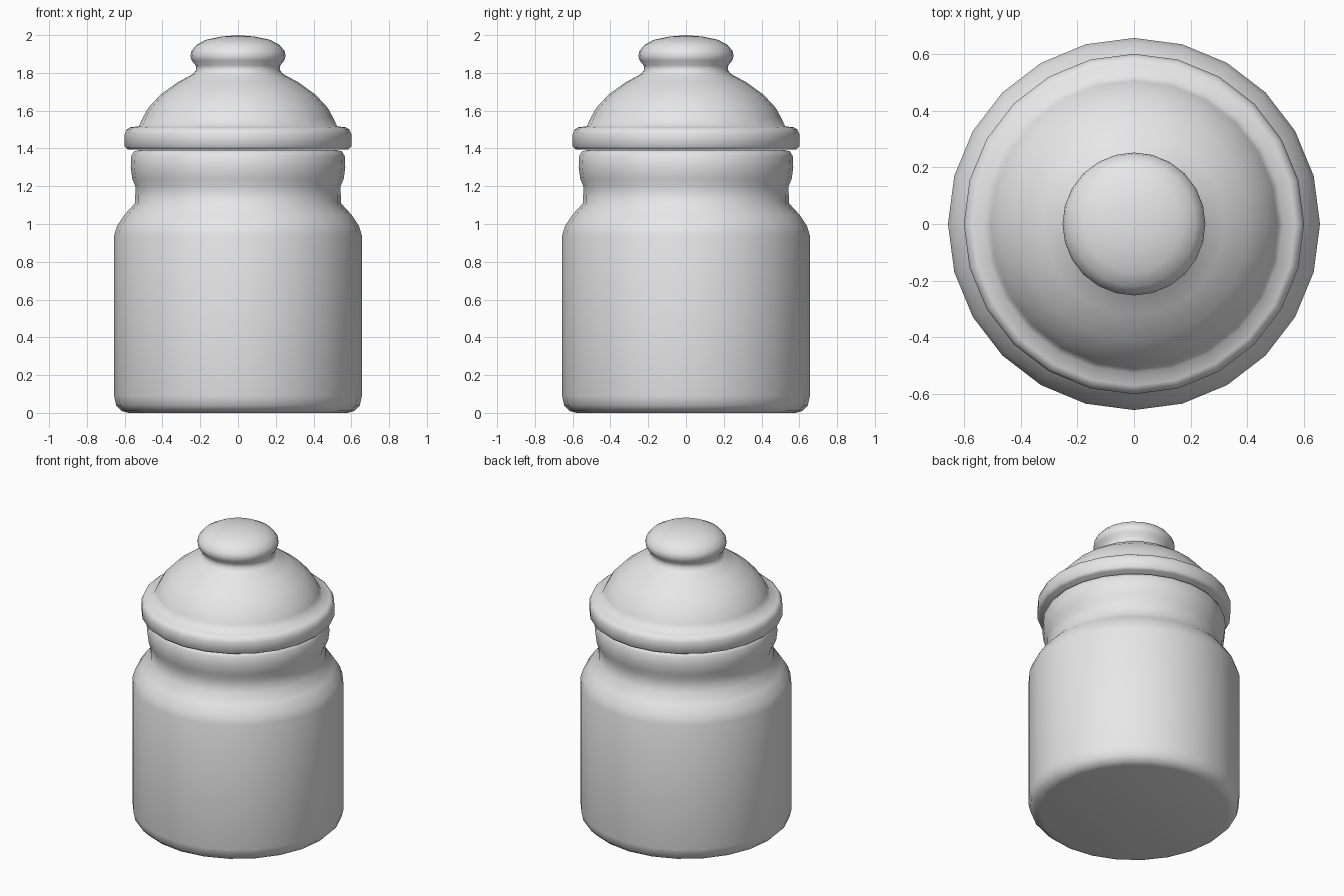
import bpy, bmesh, math

cube = bpy.data.objects.get("Cube")
if cube:
    bpy.data.objects.remove(cube, do_unlink=True)

SIDES = 24

glaze = bpy.data.materials.new("pale_grey_glaze")
glaze.use_nodes = True
grey = (0.8, 0.8, 0.8, 1)
glaze.diffuse_color = grey
glaze.node_tree.nodes["Principled BSDF"].inputs["Base Color"].default_value = grey


def lathe(name, profile):
    """Turn a (radius, height) profile, listed from bottom to top, around z."""
    bm = bmesh.new()
    verts = [bm.verts.new((r, 0, z)) for r, z in profile]
    edges = [bm.edges.new(pair) for pair in zip(verts, verts[1:])]
    bmesh.ops.spin(bm, geom=verts + edges, cent=(0, 0, 0), axis=(0, 0, 1),
                   angle=math.tau, steps=SIDES, use_duplicate=False)
    bmesh.ops.remove_doubles(bm, verts=bm.verts, dist=0.0005)
    bmesh.ops.recalc_face_normals(bm, faces=bm.faces)
    mesh = bpy.data.meshes.new(name)
    bm.to_mesh(mesh)
    bm.free()
    mesh.materials.append(glaze)
    obj = bpy.data.objects.new(name, mesh)
    bpy.context.collection.objects.link(obj)
    bpy.ops.object.select_all(action="DESELECT")
    obj.select_set(True)
    bpy.context.view_layer.objects.active = obj
    bpy.ops.object.shade_smooth_by_angle(angle=math.radians(60))
    return obj


# Jar: rounded base, straight wall, shoulder, neck and rolled rim
lathe("jar_body", [
    (0, 0), (0.58, 0), (0.615, 0.01), (0.645, 0.04), (0.656, 0.09),
    (0.656, 0.94), (0.64, 0.99), (0.60, 1.05), (0.545, 1.11),
    (0.543, 1.20), (0.56, 1.24), (0.568, 1.30), (0.565, 1.36),
    (0.55, 1.385), (0.52, 1.392), (0, 1.392),
])

# Lid: rounded flange and dome, running up into the knob
lathe("lid", [
    (0, 1.395), (0.585, 1.395), (0.6, 1.41), (0.6, 1.475), (0.59, 1.5),
    (0.57, 1.512), (0.525, 1.517), (0.505, 1.56), (0.475, 1.615),
    (0.41, 1.685), (0.32, 1.75), (0.24, 1.793), (0.222, 1.815),
    (0.224, 1.84), (0.245, 1.865), (0.252, 1.89), (0.247, 1.915),
    (0.22, 1.948), (0.17, 1.975), (0.09, 1.992), (0, 2.0),
])
